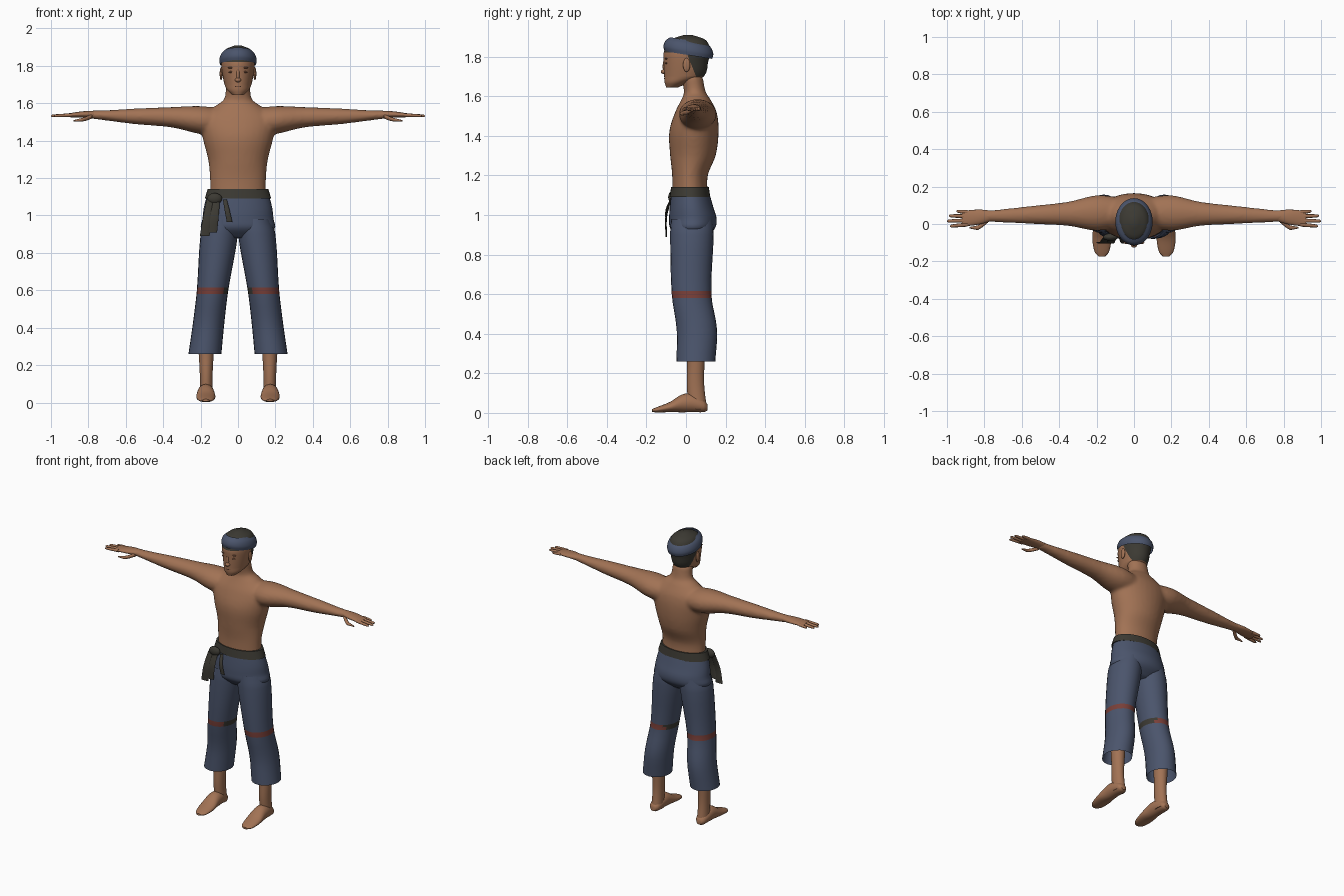
import bpy, bmesh, math
from mathutils import Matrix

if "Cube" in bpy.data.objects:
    bpy.data.objects.remove(bpy.data.objects["Cube"], do_unlink=True)

SIDES = {"left": 1, "right": -1}


def material(name, *rgb):
    mat = bpy.data.materials.new(name)
    mat.use_nodes = True
    mat.diffuse_color = (*rgb, 1)
    shader = mat.node_tree.nodes["Principled BSDF"]
    shader.inputs["Base Color"].default_value = (*rgb, 1)
    shader.inputs["Roughness"].default_value = 0.9
    return mat


skin = material("skin", .36, .17, .09)
dark_skin = material("dark skin", .2, .09, .05)
blue_cloth = material("blue cloth", .07, .09, .15)
dark_cloth = material("dark cloth", .045, .042, .033)
red_trim = material("red trim", .19, .05, .04)


def sample(rings, steps):
    """Smoothly interpolate rings along their first value."""
    def slope(i):
        before, after = rings[max(i - 1, 0)], rings[min(i + 1, len(rings) - 1)]
        return [(q - p) / (after[0] - before[0]) for p, q in zip(before, after)]

    result = []
    for i in range(len(rings) - 1):
        start, end = rings[i], rings[i + 1]
        span = end[0] - start[0]
        for k in range(steps):
            t = k / steps
            blend = t * t * (3 - 2 * t)
            leave, arrive = t * (1 - t) ** 2 * span, t * t * (t - 1) * span
            result.append([p + (q - p) * blend + m * leave + n * arrive
                           for p, q, m, n in zip(start, end, slope(i), slope(i + 1))])
    return result + [rings[-1]]


def loft(bm, axis, rings, side=1, across=lambda position: 0, segments=24, steps=4, cap=True):
    """Skin ellipses (position, offset, radius, radius) along an axis;
    the rule across gives the other centre coordinate."""
    loops = []
    for position, offset, radius_u, radius_v in sample(rings, steps):
        loop = []
        for k in range(segments):
            angle = math.tau * k / segments
            u = across(position) + radius_u * math.cos(angle)
            v = offset + radius_v * math.sin(angle)
            x, y, z = {"x": (position, u, v), "y": (u, position, v), "z": (u, v, position)}[axis]
            loop.append(bm.verts.new((x * side, y, z)))
        loops.append(loop)
    for lower, upper in zip(loops, loops[1:]):
        for k in range(segments):
            bm.faces.new((lower[k - 1], lower[k], upper[k], upper[k - 1]))
    if cap:
        bm.faces.new(loops[0])
        bm.faces.new(loops[-1])


def cut(bm, point, normal):
    geometry = bm.verts[:] + bm.edges[:] + bm.faces[:]
    bmesh.ops.bisect_plane(bm, geom=geometry, plane_co=point, plane_no=normal)


def finish(name, bm, *materials, rule=None):
    bmesh.ops.recalc_face_normals(bm, faces=bm.faces)
    if rule:
        for face in bm.faces:
            face.material_index = rule(face.calc_center_median())
    mesh = bpy.data.meshes.new(name)
    bm.to_mesh(mesh)
    bm.free()
    for mat in materials:
        mesh.materials.append(mat)
    obj = bpy.data.objects.new(name, mesh)
    bpy.context.scene.collection.objects.link(obj)
    bpy.ops.object.select_all(action="DESELECT")
    obj.select_set(True)
    bpy.context.view_layer.objects.active = obj
    bpy.ops.object.shade_smooth_by_angle(angle=math.radians(50))
    return obj


def part(name, mat, axis, rings, **options):
    bm = bmesh.new()
    loft(bm, axis, rings, **options)
    return finish(name, bm, mat)


def blob(name, mat, centre, radii):
    bm = bmesh.new()
    shape = Matrix.Translation(centre) @ Matrix.Diagonal((*radii, 1))
    bmesh.ops.create_uvsphere(bm, u_segments=16, v_segments=10, radius=1, matrix=shape)
    finish(name, bm, mat)


# Torso, neck and arms blended into one skin
bm = bmesh.new()
loft(bm, "z", [(1.1, .02, .15, .09), (1.2, .02, .15, .09), (1.3, .035, .16, .115),
               (1.42, .04, .19, .125), (1.52, .05, .2, .105), (1.59, .05, .115, .07),
               (1.62, .045, .075, .055), (1.7, .03, .065, .055)], segments=32)
for side in SIDES.values():
    loft(bm, "x", [(.08, 1.5, .08, .07), (.2, 1.51, .095, .075), (.35, 1.525, .065, .055),
                   (.55, 1.53, .048, .042), (.7, 1.535, .036, .028), (.8, 1.54, .03, .02)],
         side, across=lambda x: .065 - .03 * x)
body = finish("torso_and_arms", bm, skin)
blend = body.modifiers.new("blend", "REMESH")
blend.mode = "VOXEL"
blend.voxel_size = .01
blend.use_smooth_shade = True
soften = body.modifiers.new("soften", "SMOOTH")
soften.iterations = 6

# Hands: palm, fanned fingers and thumb
for label, side in SIDES.items():
    bm = bmesh.new()
    loft(bm, "x", [(.76, 1.54, .027, .02), (.83, 1.54, .04, .017), (.92, 1.535, .042, .009)],
         side, across=lambda x: .04 - .1 * (x - .8))
    for finger, tip in enumerate((.985, 1, .99, .95)):
        spread = finger - 1.5
        loft(bm, "x", [(.89, 1.537, .011, .01), (tip - .01, 1.533, .008, .007),
                       (tip, 1.532, .003, .003)], side, segments=10,
             across=lambda x: .03 + spread * (.022 + .06 * (x - .89)))
    loft(bm, "x", [(.78, 1.53, .012, .012), (.82, 1.515, .014, .011), (.88, 1.506, .004, .004)],
         side, segments=10, across=lambda x: max(.02 - .75 * (x - .78), -.02))
    finish(label + "_hand", bm, skin)

# Head, with the hairline cut in
bm = bmesh.new()
loft(bm, "z", [(1.645, -.07, .03, .03), (1.67, -.045, .057, .063), (1.7, -.01, .072, .1),
               (1.78, 0, .087, .113), (1.82, .005, .09, .118), (1.86, .01, .085, .106),
               (1.89, .01, .064, .08), (1.91, .01, .015, .02)], segments=36)
hairline, hair_slope = (0, .015, 1.79), (0, 1, .4)
cut(bm, (0, 0, 1.7), (0, 0, 1))
cut(bm, hairline, hair_slope)


def is_hair(centre):
    behind = sum((c - p) * n for c, p, n in zip(centre, hairline, hair_slope)) > 0
    return int(centre.z > 1.82 or (centre.z > 1.7 and behind))


finish("head", bm, skin, dark_cloth, rule=is_hair)

# Face
blob("nose_bridge", skin, (0, -.105, 1.75), (.01, .013, .04))
blob("nose_tip", skin, (0, -.11, 1.724), (.017, .017, .012))
blob("lips", dark_skin, (0, -.1, 1.69), (.022, .011, .007))
for label, side in SIDES.items():
    blob(label + "_ear", skin, (.09 * side, .003, 1.758), (.008, .018, .035))
    blob(label + "_eye", dark_skin, (.036 * side, -.1, 1.767), (.014, .005, .005))
    blob(label + "_brow", dark_skin, (.038 * side, -.1, 1.79), (.018, .007, .004))

# Headband, tipped down toward the back
bm = bmesh.new()
loft(bm, "z", [(1.81, .012, .097, .12), (1.835, .012, .1, .126), (1.865, .012, .09, .115),
               (1.885, .012, .07, .092)], segments=36, cap=False)
for vert in bm.verts:
    vert.co.z -= .16 * vert.co.y
finish("headband", bm, blue_cloth)

# Trouser seat and sash
part("trouser_seat", blue_cloth, "z",
     [(1.13, .02, .16, .092), (1.04, .028, .183, .11), (.98, .035, .19, .12),
      (.93, .033, .195, .112), (.88, .03, .12, .06)], segments=32)
part("sash", dark_cloth, "z", [(1.09, .02, .178, .103), (1.142, .02, .162, .095)], segments=32)
blob("sash_knot", dark_cloth, (-.125, -.07, 1.09), (.04, .02, .03))
for label, top, bottom, low, width in (("outer", -.15, -.178, .89, .026),
                                       ("middle", -.115, -.138, .91, .026),
                                       ("inner", -.07, -.045, .965, .015)):
    part(label + "_sash_tail", dark_cloth, "z",
         [(1.085, -.075, width * .7, .004), ((1.085 + low) / 2, -.1, width * .9, .004),
          (low, -.1, width, .004)], segments=10,
         across=lambda z: bottom + (top - bottom) * (z - low) / (1.085 - low))

# Trouser legs with a knee band that turns dark on the inner side
band_bottom, band_top = .58, .615


def band_rule(centre):
    if not band_bottom < centre.z < band_top:
        return 0
    return 2 if abs(centre.x) < .085 and centre.y > -.045 else 1


for label, side in SIDES.items():
    bm = bmesh.new()
    loft(bm, "z", [(.98, .03, .085, .105), (.9, .03, .1, .11), (.6, .028, .084, .1),
                   (.42, .055, .084, .102), (.26, .05, .088, .098)],
         side, across=lambda z: .208 - .12 * z, cap=False)
    for height in (band_bottom, band_top):
        cut(bm, (0, 0, height), (0, 0, 1))
    finish(label + "_trouser_leg", bm, blue_cloth, red_trim, dark_cloth, rule=band_rule)

    # Shin and bare foot, flattened on the ground
    bm = bmesh.new()
    loft(bm, "z", [(.42, .05, .05, .054), (.26, .05, .04, .044), (.14, .048, .034, .044),
                   (.02, .06, .036, .046)], side, across=lambda z: .17)
    loft(bm, "y", [(.108, .028, .018, .016), (.09, .035, .033, .031), (.03, .05, .043, .046),
                   (-.02, .048, .046, .045), (-.08, .03, .051, .026), (-.15, .015, .038, .013),
                   (-.173, .012, .018, .006)], side, across=lambda y: .172)
    for vert in bm.verts:
        vert.co.z = max(vert.co.z, 0)
    finish(label + "_foot", bm, skin)
